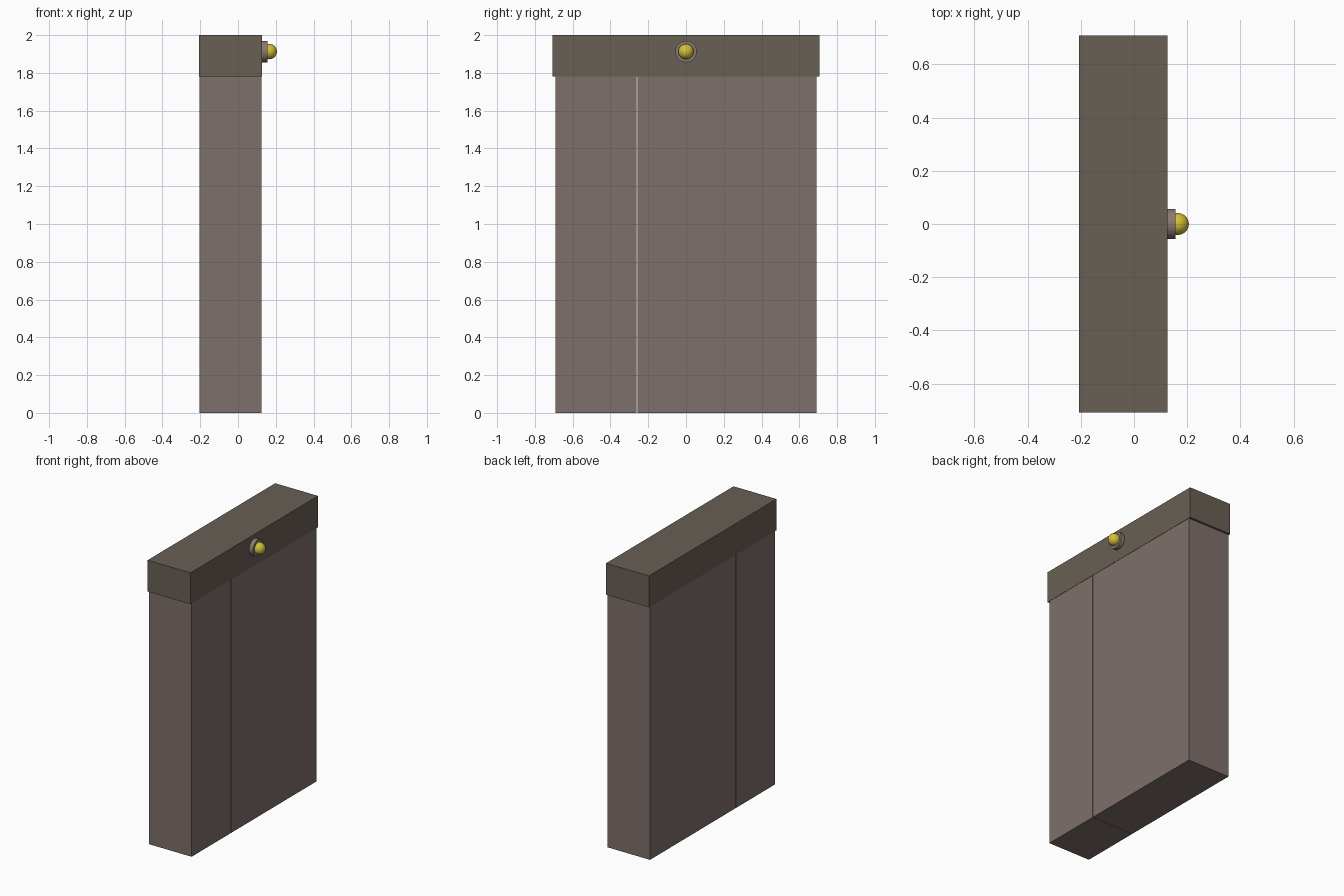
import bpy, math

if "Cube" in bpy.data.objects:
    bpy.data.objects.remove(bpy.data.objects["Cube"])


def material(name, rgb):
    m = bpy.data.materials.new(name)
    m.diffuse_color = (*rgb, 1)
    m.use_nodes = True
    m.node_tree.nodes["Principled BSDF"].inputs["Base Color"].default_value = m.diffuse_color
    return m


def box(name, lo, hi, mat):
    bpy.ops.mesh.primitive_cube_add(size=1, location=[(a + b) / 2 for a, b in zip(lo, hi)])
    ob = bpy.context.object
    ob.name = name
    ob.scale = [b - a for a, b in zip(lo, hi)]
    bpy.ops.object.transform_apply(location=False, rotation=False, scale=True)
    ob.data.materials.append(mat)
    return ob


panel_mat = material("panel_brown", (0.21, 0.16, 0.15))
header_mat = material("header_brown", (0.14, 0.115, 0.09))
socket_mat = material("socket_brown", (0.26, 0.19, 0.17))
bulb_mat = material("bulb_yellow", (0.65, 0.53, 0.04))

# Two door panels with a hairline gap right through between them
X0, X1, TOP = -0.205, 0.124, 1.78
box("narrow_panel", (X0, -0.692, 0), (X1, -0.263, TOP), panel_mat)
box("wide_panel", (X0, -0.257, 0), (X1, 0.692, TOP), panel_mat)

# Header beam, slightly overhanging the panels
box("header", (-0.207, -0.7075, TOP), (0.126, 0.7075, 2.0), header_mat)

# Lamp socket on the header's right face
LZ = 1.913
bpy.ops.mesh.primitive_cylinder_add(vertices=32, radius=0.057, depth=0.036,
                                    location=(0.137, 0, LZ), rotation=(0, math.pi / 2, 0))
socket = bpy.context.object
socket.name = "lamp_socket"
socket.data.materials.append(socket_mat)
bpy.ops.object.shade_smooth_by_angle()

# Round bulb, half sunk in the socket
bpy.ops.mesh.primitive_uv_sphere_add(segments=32, ring_count=16, radius=0.041,
                                     location=(0.165, 0, LZ), rotation=(0, math.pi / 2, 0))
bulb = bpy.context.object
bulb.name = "lamp_bulb"
bulb.data.materials.append(bulb_mat)
bpy.ops.object.shade_smooth_by_angle()
